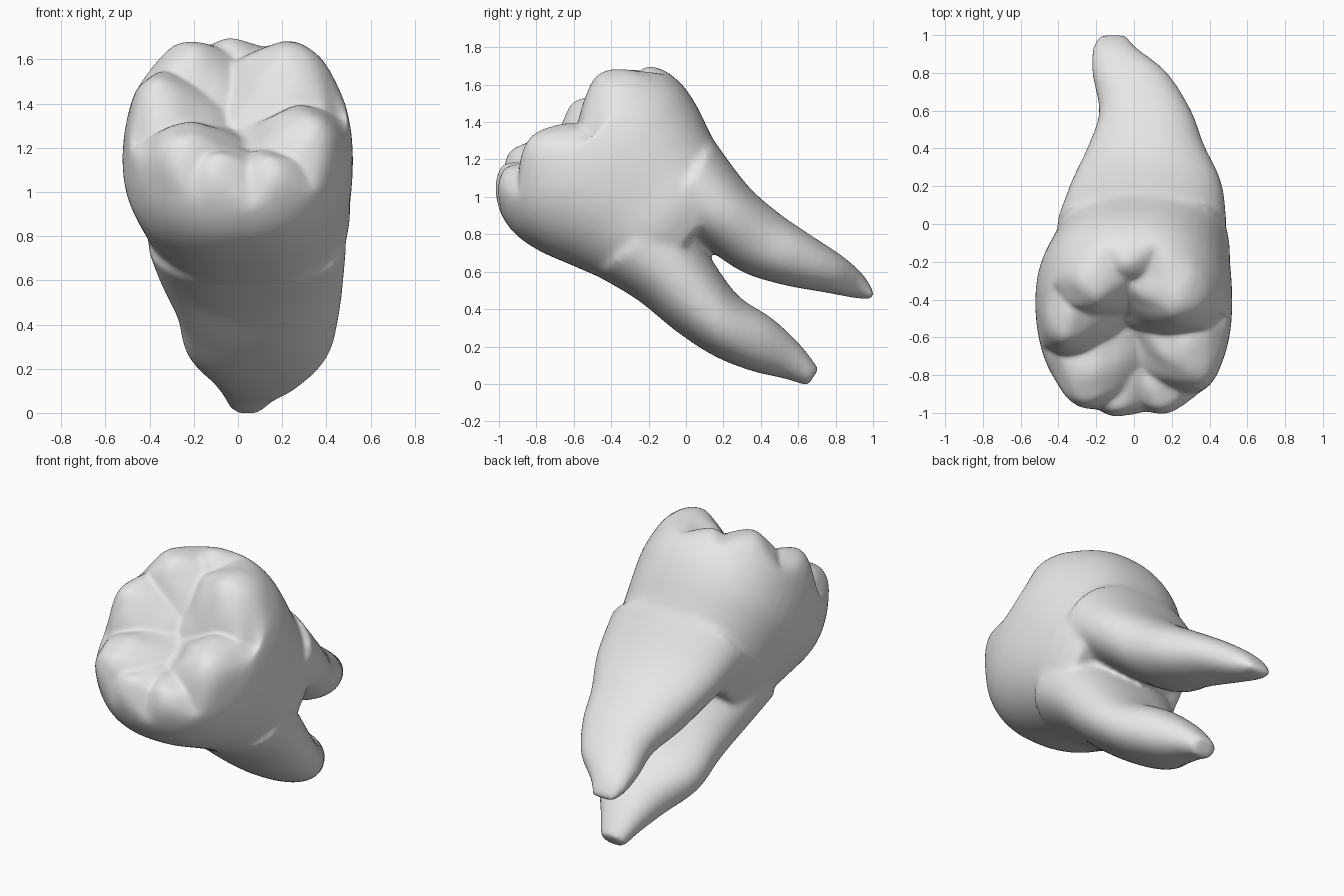
import bpy, bmesh, math
from mathutils import Vector, noise

cube = bpy.data.objects.get("Cube")
if cube:
    bpy.data.objects.remove(cube, do_unlink=True)

# Cross-sections: lower edge y, z, upper edge y, z, centre x, half width
CROWN = [(-.96, 1.12, -.30, 1.64, 0, .40), (-1.01, .98, -.14, 1.68, 0, .48),
         (-.94, .83, -.03, 1.61, 0, .515), (-.80, .72, .05, 1.50, 0, .52),
         (-.60, .63, .12, 1.36, .02, .49), (-.40, .54, .20, 1.20, .05, .45),
         (-.26, .45, .29, 1.09, .06, .38)]
LOWER_ROOT = [(-.48, .58, -.05, .95, .04, .45), (-.26, .45, .04, .82, .06, .42),
              (-.05, .28, .14, .66, .09, .37), (.15, .15, .28, .47, .09, .33),
              (.35, .07, .46, .35, .09, .23), (.52, .03, .61, .21, .06, .14),
              (.65, -.01, .71, .08, .04, .08)]
UPPER_ROOT = [(-.15, .82, .15, 1.30, .04, .45), (.08, .74, .33, 1.06, .065, .40),
              (.30, .60, .50, .91, .065, .31), (.52, .53, .66, .80, .06, .245),
              (.74, .49, .84, .68, -.02, .20), (.90, .46, .95, .58, -.10, .12),
              (1.0, .45, 1.01, .48, -.11, .07)]


def spline(rows, steps=5):
    """Smooth curve through all the section rows."""
    rows = [Vector(r) for r in rows]
    out = []
    for i in range(len(rows) - 1):
        p, a, b, q = rows[max(i - 1, 0)], rows[i], rows[i + 1], rows[min(i + 2, len(rows) - 1)]
        for s in range(steps):
            t = s / steps
            out.append(a + (b - p) * (t / 2) + (p * 2 - a * 5 + b * 4 - q) * (t * t / 2)
                       + (a * 3 - p - b * 3 + q) * (t ** 3 / 2))
    return out + [rows[-1]]


def loft(bm, rows, power, sides=48):
    """Closed skin over rounded sections."""
    rings = []
    for y0, z0, y1, z1, cx, hw in spline(rows):
        ring = []
        for k in range(sides):
            t = math.tau * k / sides
            c = math.copysign(abs(math.cos(t)) ** (2 / power), math.cos(t))
            s = math.copysign(abs(math.sin(t)) ** (2 / power), math.sin(t))
            ring.append(bm.verts.new((cx + hw * c, (y0 + y1) / 2 + (y1 - y0) / 2 * s,
                                      (z0 + z1) / 2 + (z1 - z0) / 2 * s)))
        rings.append(ring)
    for r0, r1 in zip(rings, rings[1:]):
        for k in range(sides):
            j = (k + 1) % sides
            bm.faces.new((r0[k], r0[j], r1[j], r1[k]))
    bm.faces.new(rings[0][::-1])
    bm.faces.new(rings[-1])


def apply(obj, name, kind, **settings):
    mod = obj.modifiers.new(name, kind)
    for key, value in settings.items():
        setattr(mod, key, value)
    bpy.ops.object.modifier_apply(modifier=mod.name)


# Crown and roots in one mesh
bm = bmesh.new()
loft(bm, CROWN, 2.3)
loft(bm, LOWER_ROOT, 2.2)
loft(bm, UPPER_ROOT, 2.2)
bmesh.ops.recalc_face_normals(bm, faces=bm.faces)
mesh = bpy.data.meshes.new("molar_tooth")
bm.to_mesh(mesh)
bm.free()
tooth = bpy.data.objects.new("molar_tooth", mesh)
bpy.context.collection.objects.link(tooth)
for o in bpy.context.selected_objects:
    o.select_set(False)
bpy.context.view_layer.objects.active = tooth
tooth.select_set(True)

# Fuse the parts into one skin
apply(tooth, "fuse", 'REMESH', mode='VOXEL', voxel_size=.018)
apply(tooth, "soften", 'SMOOTH', factor=.5, iterations=9)

# Chewing surface: cusps as x, distance along the table, height
ORIGIN = Vector((0, -.98, 1.08))
ALONG = Vector((0, .77, .63)).normalized()
NORMAL = Vector((0, -.63, .77)).normalized()
CUSPS = [(-.23, .18, .09), (-.36, .56, .08), (-.22, .82, .08), (.30, .30, .08),
         (.23, .74, .11), (.16, .04, .04), (-.08, .06, .05), (-.03, .99, .03)]
CENTRE = Vector((.01, .5))


def relief(p):
    """Height of the tallest cusp at a point, with grooves between cusps."""
    best = -.16
    for x, v, height in CUSPS:
        out = (Vector((x, v)) - CENTRE).normalized()
        d = p - Vector((x, v))
        radial = d.dot(out)
        across = d.dot(Vector((-out.y, out.x)))
        if radial > 0:
            radial *= .5
        dist = math.hypot(radial, across)
        best = max(best, height - .8 * dist * dist / (dist + .1))
    return best


def sculpted(co):
    """Point moved by the cusps, fading out below the table."""
    rel = co - ORIGIN
    w = min(max((rel.dot(NORMAL) + .13) / .12, 0), 1)
    if w == 0:
        return co
    w = w * w * (3 - 2 * w)
    wave = noise.noise(co * 7)
    p = Vector((rel.x + wave * .025, rel.dot(ALONG) - wave * .025))
    return co + NORMAL * w * (relief(p) + wave * .012)


bm = bmesh.new()
bm.from_mesh(tooth.data)
for vert in bm.verts:
    vert.co = sculpted(vert.co.copy())
bm.to_mesh(tooth.data)
bm.free()
apply(tooth, "polish", 'SMOOTH', factor=.5, iterations=3)

# Plain pale grey
mat = bpy.data.materials.new("pale_grey")
mat.use_nodes = True
colour = (.8, .8, .8, 1)
mat.diffuse_color = colour
shader = next(n for n in mat.node_tree.nodes if n.type == 'BSDF_PRINCIPLED')
shader.inputs["Base Color"].default_value = colour
tooth.data.materials.clear()
tooth.data.materials.append(mat)
tooth.data.shade_smooth()
